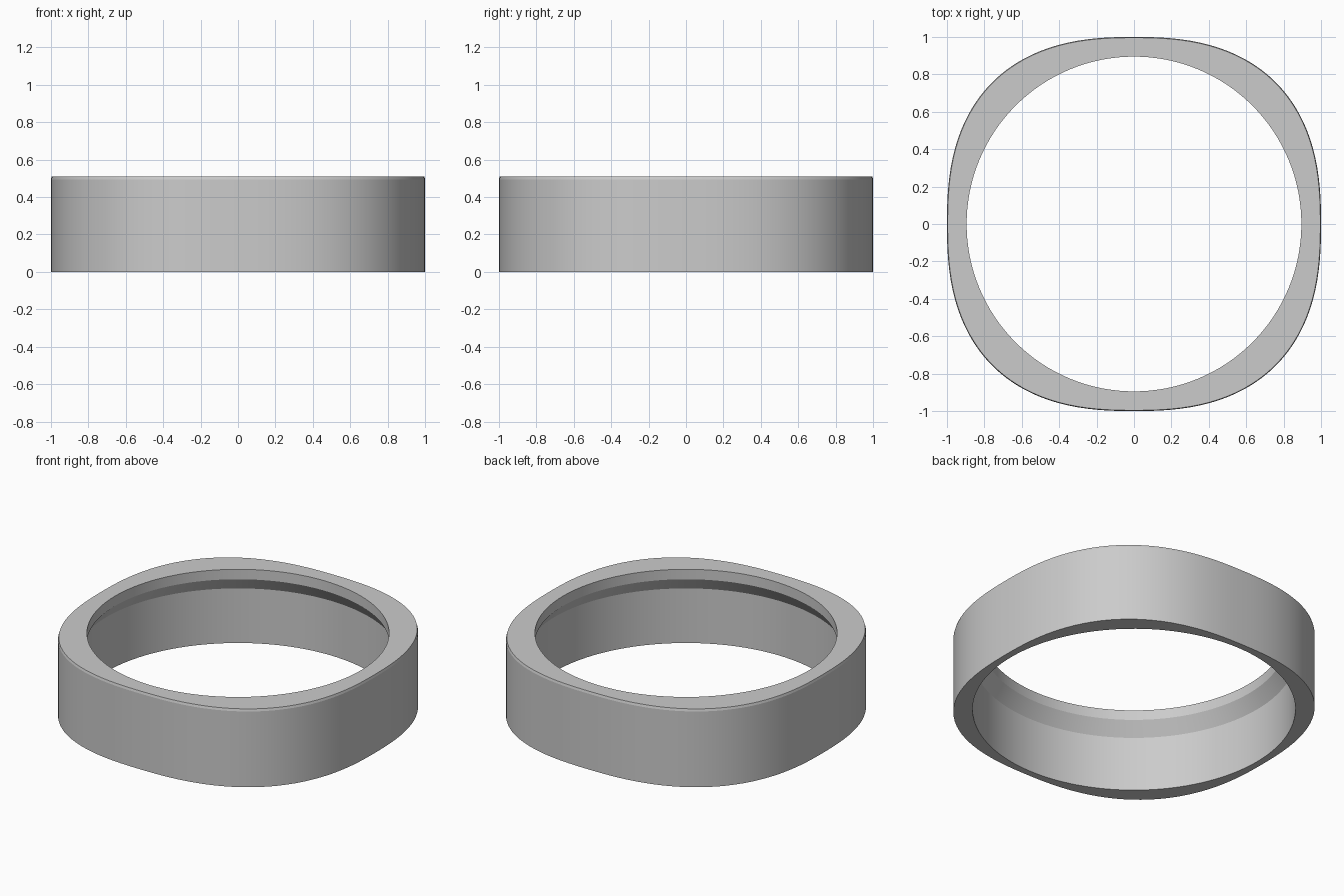
import bpy, bmesh, math

cube = bpy.data.objects.get("Cube")
if cube:
    bpy.data.objects.remove(cube, do_unlink=True)

SEGMENTS = 128
HEIGHT = 0.51
POWER = 2.5  # roundness of the cushion-shaped outline


def cushion(angle, size):
    c, s = abs(math.cos(angle)), abs(math.sin(angle))
    return size * (c ** POWER + s ** POWER) ** (-1 / POWER)


def circle(angle, size):
    return size


# Cross-section, going up the outside and down the inside: outline, size, height
section = [
    (cushion, 1.0, 0.0),
    (cushion, 1.0, HEIGHT - 0.015),
    (cushion, 0.996, HEIGHT),
    (circle, 0.895, HEIGHT),
    (circle, 0.895, 0.445),
    (circle, 0.956, 0.357),
    (circle, 0.956, 0.0),
]

# Ring body with an inner lip
bm = bmesh.new()
loops = []
for outline, size, z in section:
    loop = []
    for i in range(SEGMENTS):
        a = math.tau * i / SEGMENTS
        r = outline(a, size)
        loop.append(bm.verts.new((r * math.cos(a), r * math.sin(a), z)))
    loops.append(loop)

for k, low in enumerate(loops):
    high = loops[(k + 1) % len(loops)]
    for i in range(SEGMENTS):
        j = (i + 1) % SEGMENTS
        bm.faces.new((low[i], low[j], high[j], high[i]))
bmesh.ops.recalc_face_normals(bm, faces=bm.faces)

mesh = bpy.data.meshes.new("lipped_ring")
bm.to_mesh(mesh)
bm.free()
ring = bpy.data.objects.new("lipped_ring", mesh)
bpy.context.collection.objects.link(ring)

# Plain grey finish
grey = bpy.data.materials.new("light_grey")
grey.use_nodes = True
colour = (0.6, 0.6, 0.6, 1.0)
grey.diffuse_color = colour
grey.node_tree.nodes["Principled BSDF"].inputs["Base Color"].default_value = colour
mesh.materials.append(grey)

# Smooth walls, sharp rims
bpy.ops.object.select_all(action="DESELECT")
ring.select_set(True)
bpy.context.view_layer.objects.active = ring
bpy.ops.object.shade_smooth_by_angle(angle=math.radians(12))
